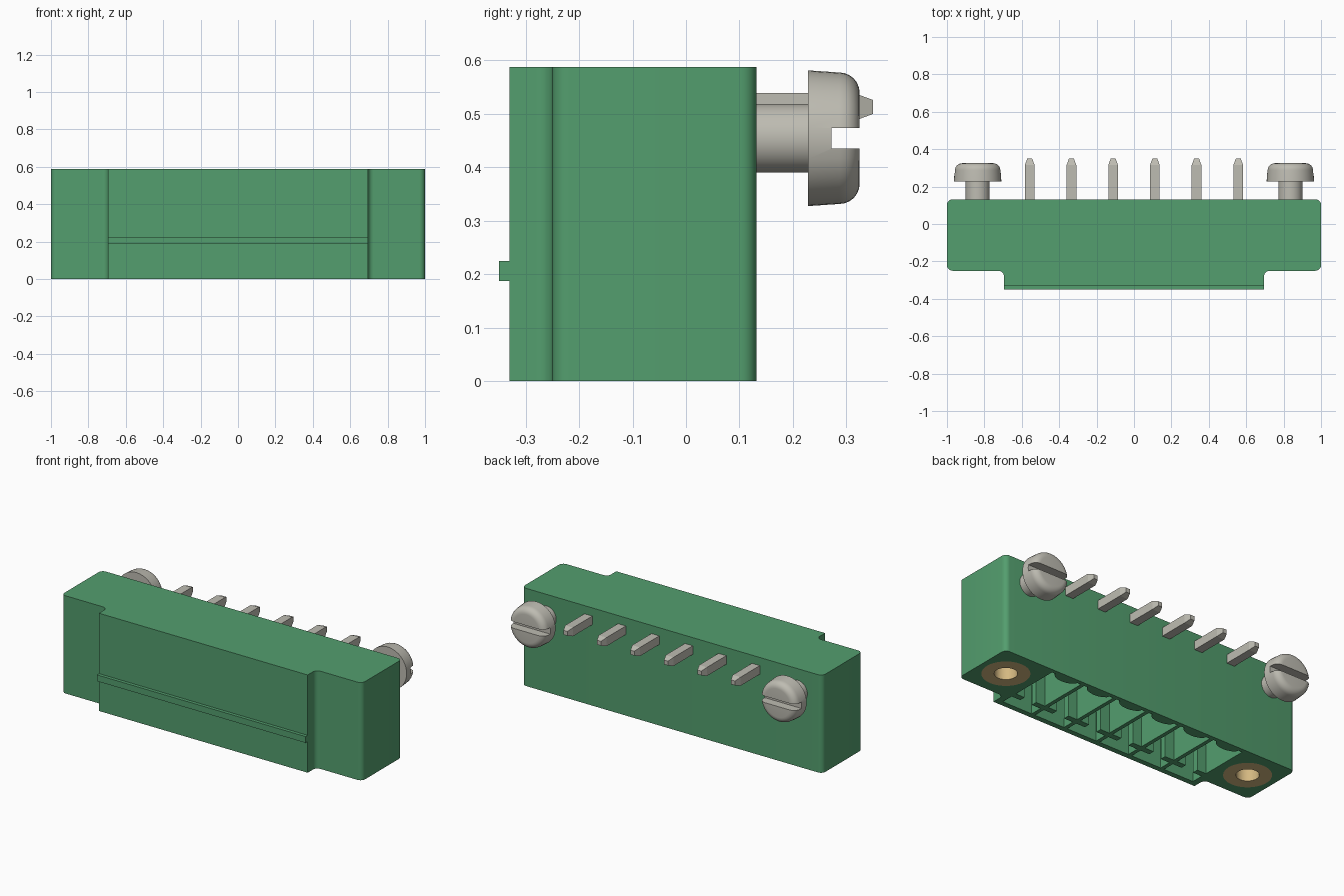
import bpy, bmesh, math
from mathutils import Vector, Matrix

if "Cube" in bpy.data.objects:
    bpy.data.objects.remove(bpy.data.objects["Cube"])


def material(name, rgb, rough, metal=0.0):
    m = bpy.data.materials.new(name)
    m.use_nodes = True
    m.diffuse_color = (*rgb, 1)
    b = m.node_tree.nodes["Principled BSDF"]
    b.inputs["Base Color"].default_value = (*rgb, 1)
    b.inputs["Roughness"].default_value = rough
    return m


GREEN = material("green plastic", (0.087, 0.342, 0.156), 0.5)
STEEL = material("tinned steel", (0.515, 0.503, 0.445), 0.4)
BRASS = material("brass", (0.66, 0.48, 0.22), 0.4)

HEIGHT = 0.588
PITCH = 0.223
PIN_X = [PITCH * (i - 2.5) for i in range(6)]
PIN_Z = 0.513
SCREW_X, SCREW_Z = 0.836, 0.4545
INSERT_Y = -0.06


def finish(bm, name, mat, smooth=True):
    bmesh.ops.recalc_face_normals(bm, faces=bm.faces)
    me = bpy.data.meshes.new(name)
    bm.to_mesh(me)
    bm.free()
    ob = bpy.data.objects.new(name, me)
    bpy.context.collection.objects.link(ob)
    if mat:
        me.materials.append(mat)
    if smooth:
        shade(ob)
    return ob


def select(ob):
    bpy.ops.object.select_all(action="DESELECT")
    ob.select_set(True)
    bpy.context.view_layer.objects.active = ob


def shade(ob):
    select(ob)
    bpy.ops.object.shade_smooth_by_angle(angle=math.radians(35))


def prism(bm, pts, z0, z1):
    """Extrude an xy outline from z0 to z1."""
    face = bm.faces.new([bm.verts.new((x, y, z0)) for x, y in pts])
    up = bmesh.ops.extrude_face_region(bm, geom=[face])["geom"]
    bmesh.ops.translate(bm, vec=(0, 0, z1 - z0),
                        verts=[v for v in up if isinstance(v, bmesh.types.BMVert)])


def box(bm, lo, hi):
    prism(bm, [(lo[0], lo[1]), (hi[0], lo[1]), (hi[0], hi[1]), (lo[0], hi[1])], lo[2], hi[2])


def lathe(bm, profile, closed=False, steps=40):
    """Revolve (radius, height) points around z."""
    vs = [bm.verts.new((r, 0, h)) for r, h in profile]
    es = [bm.edges.new(p) for p in zip(vs, vs[1:] + vs[:1] if closed else vs[1:])]
    bmesh.ops.spin(bm, geom=vs + es, cent=(0, 0, 0), axis=(0, 0, 1),
                   angle=2 * math.pi, steps=steps)
    bmesh.ops.remove_doubles(bm, verts=bm.verts, dist=1e-5)


def circle(cx, cy, r, n=40):
    return [(cx + r * math.cos(2 * math.pi * i / n), cy + r * math.sin(2 * math.pi * i / n))
            for i in range(n)]


def rounded(corners, n=6):
    """Replace each (x, y, radius) right-angle corner with an arc."""
    out = []
    for i, (x, y, r) in enumerate(corners):
        p = Vector((x, y))
        if r == 0:
            out.append((x, y))
            continue
        a = (Vector(corners[i - 1][:2]) - p).normalized() * r
        b = (Vector(corners[(i + 1) % len(corners)][:2]) - p).normalized() * r
        for k in range(n + 1):
            t = math.pi / 2 * k / n
            q = p + a + b - b * math.cos(t) - a * math.sin(t)
            out.append((q.x, q.y))
    return out


def cut(ob, cutter):
    cutter.hide_render = True
    mod = ob.modifiers.new("cut", "BOOLEAN")
    mod.operation, mod.solver, mod.object = "DIFFERENCE", "EXACT", cutter
    select(ob)
    bpy.ops.object.modifier_apply(modifier=mod.name)
    bpy.data.objects.remove(cutter)
    shade(ob)


# Housing: filleted outline, wider flange behind a narrower front
half = [(0.695, -0.33, 0), (0.695, -0.25, 0.03), (1, -0.25, 0.03), (1, 0.132, 0.03)]
outline = half + [(-x, y, r) for x, y, r in reversed(half)]
bm = bmesh.new()
prism(bm, rounded(outline), 0, HEIGHT)
housing = finish(bm, "housing", GREEN, smooth=False)

# Contact chambers open at the bottom, with T-shaped dividers and bulged back wall
side = [(0.1, -0.298), (0.1, -0.225), (0.04, -0.225), (0.04, -0.19), (0.1, -0.19), (0.1, 0.108)]
bulge = [(0.075 * math.cos(math.pi * k / 8), 0.108 - 0.04 * math.sin(math.pi * k / 8))
         for k in range(9)]
chamber = side + bulge + [(-x, y) for x, y in reversed(side)]
bm = bmesh.new()
for px in PIN_X:
    prism(bm, [(px + x, y) for x, y in chamber], -0.05, 0.42)
for s in (-1, 1):
    prism(bm, circle(s * SCREW_X, INSERT_Y, 0.13), -0.05, 0.3)
cut(housing, finish(bm, "cavity_cutter", None, smooth=False))

# Keying rib across the front
bm = bmesh.new()
box(bm, (-0.695, -0.35, 0.187), (0.695, -0.325, 0.225))
finish(bm, "front_rib", GREEN, smooth=False)

# Contact pins: bent square bar with tapered ends
W = 0.026
for i, px in enumerate(PIN_X):
    bm = bmesh.new()
    path = [((0, 0.35, 0), 0.013), ((0, 0.315, 0), W), ((0, -0.08, 0), W)]
    rings = [[bm.verts.new((px + a * h, c[1], PIN_Z + b * h))
              for a, b in ((-1, -1), (1, -1), (1, 1), (-1, 1))] for c, h in path]
    for r0, r1 in zip(rings, rings[1:]):
        for k in range(4):
            bm.faces.new((r0[k], r0[(k + 1) % 4], r1[(k + 1) % 4], r1[k]))
    bm.faces.new(rings[0])
    bm.faces.new(rings[-1])
    box(bm, (px - W, -0.08 - W, 0.15), (px + W, -0.08 + W, PIN_Z + W))
    finish(bm, f"contact_pin_{i + 1}", STEEL, smooth=False)

# Slotted screws on the back, and threaded inserts in the bottom
R, FIL = 0.127, 0.038
for s, label in ((1, "left"), (-1, "right")):
    bm = bmesh.new()
    prof = [(0, 0.08), (0.0645, 0.08), (0.0645, 0.228), (R, 0.228)]
    prof += [(R - 0.004 - FIL + FIL * math.cos(t), 0.325 - FIL + FIL * math.sin(t))
             for t in (math.pi / 2 * k / 6 for k in range(7))]
    lathe(bm, prof + [(0, 0.325)])
    bm.transform(Matrix.Translation((s * SCREW_X, 0, SCREW_Z)) @ Matrix.Rotation(-math.pi / 2, 4, "X"))
    screw = finish(bm, label + "_screw", STEEL)
    bm = bmesh.new()
    box(bm, (s * SCREW_X - 0.2, 0.272, 0.435), (s * SCREW_X + 0.2, 0.4, 0.474))
    cut(screw, finish(bm, "slot_cutter", None, smooth=False))

    bm = bmesh.new()
    lathe(bm, [(0, 0.27), (0.062, 0.27), (0.062, 0), (0.13, 0), (0.13, 0.3), (0, 0.3)])
    bm.transform(Matrix.Translation((s * SCREW_X, INSERT_Y, 0)))
    finish(bm, label + "_threaded_insert", BRASS)
